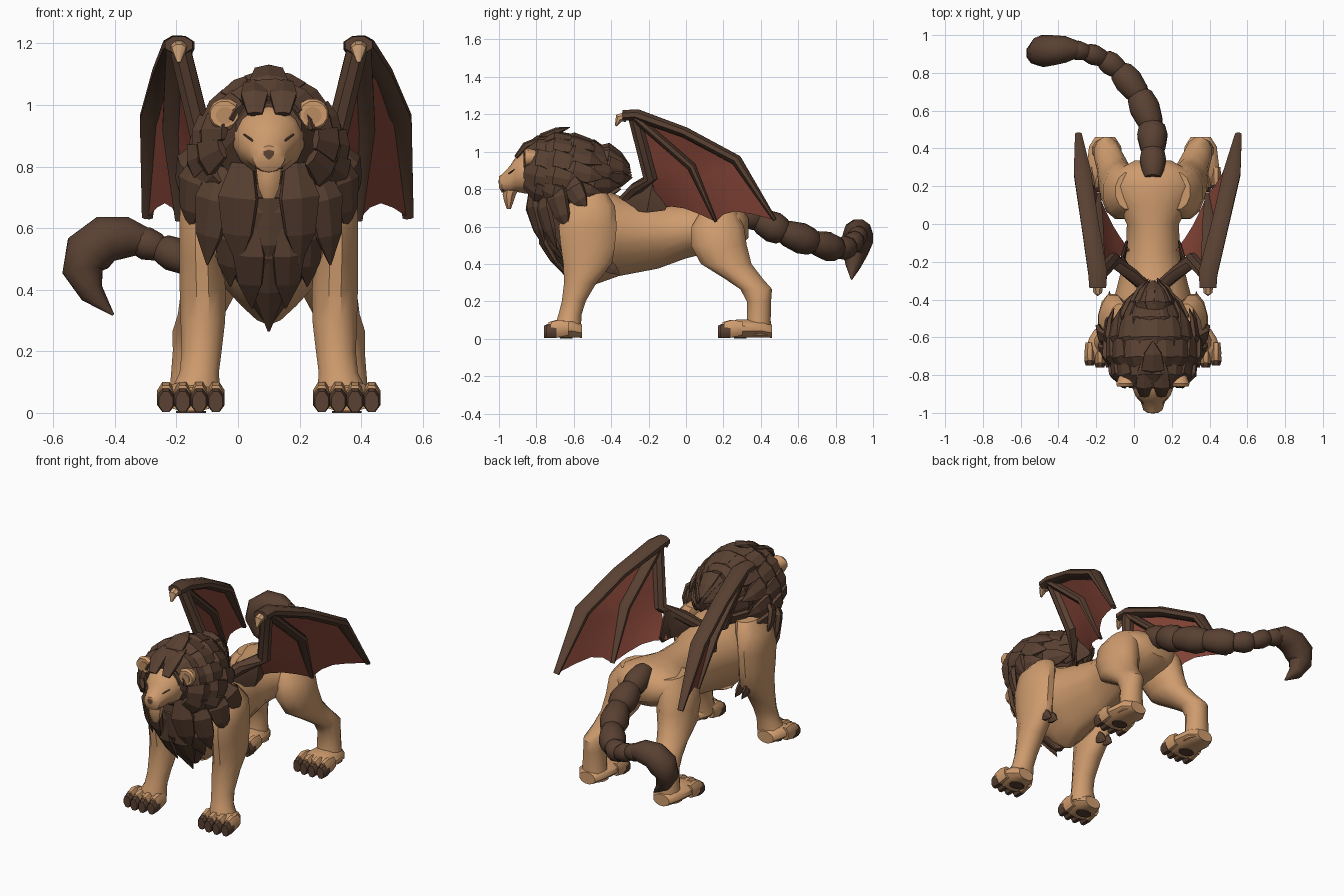
import bpy, bmesh, math
from mathutils import Vector as V

if "Cube" in bpy.data.objects:
    bpy.data.objects.remove(bpy.data.objects["Cube"])

AX = 0.1  # the animal's centre line
X, Y, Z = V((1, 0, 0)), V((0, 1, 0)), V((0, 0, 1))


def material(name, rgb):
    m = bpy.data.materials.new(name)
    m.use_nodes = True
    m.diffuse_color = (*rgb, 1)
    m.node_tree.nodes["Principled BSDF"].inputs["Base Color"].default_value = (*rgb, 1)
    return m


TAN = material("tan_fur", (0.62, 0.33, 0.155))
BROWN = material("dark_brown", (0.10, 0.052, 0.032))
RED = material("wing_red", (0.23, 0.058, 0.038))
INNER = material("ear_inner", (0.5, 0.26, 0.125))
HORN = material("horn_tan", (0.62, 0.36, 0.18))


def P(s, x, y, z):
    return V((AX + s * x, y, z))


def loft(bm, stations, up=Z, axis=None, sides=12):
    """Skin elliptical rings (centre, across radius, up radius) into a closed form."""
    rings, n = [], len(stations)
    for i, (c, a, b) in enumerate(stations):
        t = axis or (stations[min(i + 1, n - 1)][0] - stations[max(i - 1, 0)][0]).normalized()
        u = (up - t * up.dot(t)).normalized()
        side = t.cross(u)
        angles = [2 * math.pi * (k + 0.5) / sides for k in range(sides)]
        rings.append([bm.verts.new(c + side * a * math.cos(q) + u * b * math.sin(q)) for q in angles])
    for r, q in zip(rings, rings[1:]):
        for k in range(sides):
            j = (k + 1) % sides
            bm.faces.new((r[k], r[j], q[j], q[k]))
    bm.faces.new(rings[0])
    bm.faces.new(rings[-1])


def finish(bm, name, mat, angle=40):
    bmesh.ops.recalc_face_normals(bm, faces=bm.faces)
    me = bpy.data.meshes.new(name)
    bm.to_mesh(me)
    bm.free()
    me.materials.append(mat)
    ob = bpy.data.objects.new(name, me)
    bpy.context.collection.objects.link(ob)
    if angle:
        bpy.ops.object.select_all(action="DESELECT")
        ob.select_set(True)
        bpy.context.view_layer.objects.active = ob
        bpy.ops.object.shade_smooth_by_angle(angle=math.radians(angle))


def solid(name, mat, stations, angle=40, **kw):
    bm = bmesh.new()
    loft(bm, stations, **kw)
    finish(bm, name, mat, angle)


def along_y(rows):
    return [(P(1, 0, y, z), a, b) for y, z, a, b in rows]


def lock(bm, base, tip, w, up, bend=0.03):
    """One leaf-shaped tuft of hair."""
    shape = ((0, 0.55, 0), (0.35, 1, 1), (0.7, 0.75, 0.7), (1, 0.05, 0))
    loft(bm, [(base.lerp(tip, t) + up * bend * h, w * k, w * k * 0.38) for t, k, h in shape],
         up=up, sides=6)


# Torso, narrowed towards a keel below
bm = bmesh.new()
loft(bm, along_y([
    (-.73, .58, .10, .12), (-.64, .58, .20, .21), (-.5, .555, .24, .27), (-.36, .55, .2, .215),
    (-.15, .55, .145, .175), (.0, .575, .14, .145), (.1, .59, .19, .135), (.2, .595, .235, .13),
    (.28, .6, .2, .11), (.335, .6, .1, .06)]), axis=Y, sides=18)
for v in bm.verts:
    v.co.x = AX + (v.co.x - AX) * max(.3, 1 - 2.3 * max(0, .53 - v.co.z))
finish(bm, "torso", TAN)

# Head, beard, nose and mouth
solid("head", TAN, along_y([
    (-1.0, .838, .028, .03), (-.985, .83, .052, .048), (-.94, .85, .066, .075),
    (-.91, .88, .095, .094), (-.85, .89, .118, .115), (-.7, .9, .1, .1)]), axis=Y, sides=14)
solid("beard", TAN, [(P(1, 0, -.93, .82), .045, .05), (P(1, 0, -.945, .77), .042, .038),
                     (P(1, 0, -.947, .73), .036, .026), (P(1, 0, -.947, .695), .02, .012)],
      axis=Z, up=Y, sides=8)
solid("nose", BROWN, along_y([(-.98, .848, .02, .01), (-1.0, .844, .02, .011), (-1.003, .832, .008, .01)]),
      axis=Y, sides=6)
solid("mouth", BROWN, [(P(1, -.045, -.975, .795), .004, .003), (P(1, 0, -.994, .806), .005, .004),
                       (P(1, .045, -.975, .795), .004, .003)], sides=6)

for s, tag in ((1, "left"), (-1, "right")):
    solid(tag + "_eye", BROWN, [(P(s, .02, -.958, .872), .012, .004), (P(s, .048, -.938, .884), .016, .005),
                                (P(s, .078, -.916, .904), .01, .003)], sides=6)
    solid(tag + "_ear", TAN, [(P(s, x, y, .97), a, b) for x, y, a, b in
                              ((.145, -.86, .046, .043), (.142, -.845, .054, .052), (.135, -.79, .04, .035))],
          axis=Y)
    solid(tag + "_ear_inner", INNER, [(P(s, .142, y, .966), .03, .028) for y in (-.863, -.855)], axis=Y)

# Mane: a core with rows of tufts swept back to a point
solid("mane_core", BROWN, along_y([
    (-.87, .92, .11, .09), (-.78, .88, .17, .17), (-.67, .86, .19, .195), (-.55, .89, .145, .15),
    (-.42, .91, .06, .08)]), axis=Y, angle=0)
solid("chest_mane_core", BROWN, [(P(1, 0, y, z), a, b) for y, z, a, b in (
    (-.68, .84, .2, .12), (-.69, .65, .19, .12), (-.67, .5, .15, .1), (-.6, .38, .08, .07),
    (-.56, .3, .02, .02))], axis=Z, up=Y, angle=0)
bm = bmesh.new()
for row, (y, cz, rx, rz, size, n, flare) in enumerate((
        (-.86, .90, .15, .12, .2, 9, .25), (-.78, .88, .19, .175, .23, 11, .15), (-.68, .86, .205, .2, .24, 11, 0),
        (-.57, .89, .15, .155, .23, 9, -.25), (-.48, .92, .08, .1, .2, 7, -.25))):
    for k in range(n):
        q = math.radians(-42 + 264 * (k + 0.25 + 0.5 * (row % 2)) / n)
        out = V((math.cos(q), 0, math.sin(q)))
        flow = (Y * 0.8 + out * flare - Z * 0.15).normalized()
        base = V((AX + rx * out.x * (1 - .22 * out.z), y, cz + rz * out.z))
        lock(bm, base, base + flow * size, .066, out, .035)
lock(bm, P(1, 0, -.84, 1.0), P(1, 0, -.62, 1.13), .07, Z)
for s in (1, -1):
    lock(bm, P(s, .045, -.91, .97), P(s, .05, -.7, 1.09), .05, (Z - Y).normalized())
finish(bm, "mane_tufts", BROWN, 0)

bm = bmesh.new()
front = (Z * 0.2 - Y).normalized()
lock(bm, P(1, 0, -.8, .7), P(1, 0, -.58, .265), .085, front, .04)
for s in (1, -1):
    for a, b, w, spread in (
            ((.085, -.82, .81), (.10, -.75, .48), .075, 0.3), ((.06, -.78, .6), (.055, -.65, .34), .06, 0.2),
            ((.15, -.76, .8), (.2, -.69, .48), .07, 0.5), ((.11, -.74, .64), (.125, -.65, .41), .06, 0.4),
            ((.21, -.69, .84), (.25, -.63, .58), .07, 1.2), ((.22, -.62, .86), (.28, -.53, .69), .065, 2)):
        lock(bm, P(s, *a), P(s, *b), w, (front + X * s * spread).normalized())
finish(bm, "chest_tufts", BROWN, 0)

# Legs and paws
FORE = ((.17, -.5, .78, .06, .08), (.205, -.515, .71, .085, .14), (.218, -.525, .6, .075, .16),
        (.218, -.525, .5, .075, .15), (.215, -.525, .4, .077, .135), (.214, -.565, .3, .075, .09),
        (.218, -.6, .2, .067, .066), (.226, -.62, .13, .066, .064), (.243, -.635, .05, .09, .075))
HIND = ((.13, .175, .68, .07, .1), (.16, .17, .6, .105, .145), (.172, .175, .5, .105, .155),
        (.193, .215, .4, .095, .14), (.22, .31, .32, .078, .105), (.243, .375, .265, .072, .088),
        (.248, .39, .2, .066, .067), (.25, .39, .1, .072, .065), (.25, .385, .02, .08, .075))


def paw(s, tag, x, toe, heel):
    bm, claws = bmesh.new(), bmesh.new()
    loft(bm, [(P(s, x, y, b + .004), a, b) for y, a, b in (
        (heel, .055, .036), (heel - .05, .088, .05), (toe + .1, .105, .05), (toe + .05, .095, .04))], axis=Y)
    for k in range(4):
        px, y0 = x + (k - 1.5) * .054, toe + (.012 if k in (0, 3) else 0)
        loft(bm, [(P(s, px, y0 + d, z), a, b) for d, z, a, b in (
            (.12, .055, .025, .04), (.065, .054, .031, .05), (.025, .048, .027, .044))], axis=Y, sides=8)
        loft(claws, [(P(s, px, y0 + d, z), a, b) for d, z, a, b in (
            (.055, .041, .03, .041), (.02, .041, .031, .041), (0, .036, .024, .036))], axis=Y, sides=8)
    finish(bm, tag + "_paw", TAN)
    finish(claws, tag + "_claws", BROWN)
    solid(tag + "_pad", BROWN, [(P(s, x, toe + .12, z), .05, .035) for z in (0, .006)], axis=Z, up=Y)


for s, tag in ((1, "left"), (-1, "right")):
    for kind, rows in (("front", FORE), ("hind", HIND)):
        solid(f"{tag}_{kind}_leg", TAN, [(P(s, x, y, z), a, b) for x, y, z, a, b in rows], axis=Z, up=Y)
    paw(s, tag + "_front", .253, -.76, -.555)
    paw(s, tag + "_hind", .253, .17, .46)
    bm = bmesh.new()
    for dx in (-.035, .01):
        lock(bm, P(s, .22 + dx, -.46, .42), P(s, .22 + dx, -.355, .345), .04, X, 0)
    finish(bm, tag + "_elbow_tuft", BROWN, 0)


# Wings: arm, two long fingers, hooked claw and membrane
def bone(name, pts, radii, mat=BROWN, wide=1):
    solid(name, mat, [(p, r, r * wide) for p, r in zip(pts, radii)], up=X, sides=8)


def sample(path, t):
    a, b, c = path
    return a.lerp(b, t * 2) if t < 0.5 else b.lerp(c, t * 2 - 1)


for s, tag, spread in ((1, "left", .19), (-1, "right", .12)):
    apex = P(s, .292, -.28, 1.19)
    elbow = P(s, .21, -.19, .86)
    outer = [apex, P(s, .295 + spread * .65, .27, .955), P(s, .295 + spread * .83, .475, .635)]
    inner = [apex, P(s, .305, .03, .92), P(s, .29, .16, .625)]
    root = [apex, elbow, P(s, .12, -.14, .70)]
    bone(tag + "_wing_arm", [P(s, .02, -.35, .72), P(s, .11, -.27, .8), elbow, apex + Z * .01],
         (.032, .036, .04, .036))
    bone(tag + "_wing_outer_finger", [apex - Y * .06 + Z * .005, apex + Y * .02 + Z * .005]
         + [outer[0].lerp(outer[1], .5) + Z * .03] + outer[1:], (.03, .034, .031, .031, .012), wide=1.6)
    bone(tag + "_wing_inner_finger", inner, (.026, .026, .009), wide=1.7)
    bone(tag + "_wing_claw", [apex - Y * .045 - Z * .005, apex - Y * .078 - Z * .01, apex - Y * .095 - Z * .052],
         (.03, .025, .006), HORN)
    solid(tag + "_wing_root", BROWN, [(P(s, .04, -.36, .71), .012, .03), (P(s, .11, -.27, .745), .014, .07),
                                      (P(s, .16, -.19, .765), .014, .1), (P(s, .14, -.1, .71), .008, .03)], sides=8)
    bm = bmesh.new()
    for a, b, sag in ((outer, inner, .075), (inner, root, .04)):
        grid = []
        for i in range(9):
            t = i / 8
            line = []
            for j in range(5):
                p = sample(a, t).lerp(sample(b, t), j / 4)
                dip = math.sin(math.pi * j / 4) * sag * t
                line.append(bm.verts.new(p + (apex - p).normalized() * dip))
            grid.append(line)
        for r, q in zip(grid, grid[1:]):
            for j in range(4):
                bm.faces.new((r[j], r[j + 1], q[j + 1], q[j]))
    bmesh.ops.remove_doubles(bm, verts=bm.verts, dist=.0005)
    finish(bm, tag + "_wing_membrane", RED, 50)

# Tail: overlapping barrel segments, then a hooked stinger
joints = [((.10, .26, .695), .055), ((.10, .39, .635), .08), ((.095, .52, .57), .075), ((.03, .68, .515), .08),
          ((-.07, .81, .48), .066), ((-.16, .875, .49), .055), ((-.25, .91, .535), .05),
          ((-.33, .925, .56), .05)]
bm = bmesh.new()
for (a, ra), (b, rb) in zip(joints, joints[1:]):
    a, b, r = V(a), V(b), (ra + rb) / 2
    loft(bm, [(a.lerp(b, t), r * k, r * k) for t, k in ((-.12, .65), (.12, .9), (.6, 1.08), (.95, .93), (1.1, .65))],
         sides=10)
finish(bm, "tail", BROWN, 42)
solid("tail_stinger", BROWN, [(V(p), r, r) for p, r in (
    ((-.3, .925, .56), .045), ((-.36, .925, .57), .07), ((-.43, .92, .565), .08), ((-.485, .915, .52), .085),
    ((-.505, .905, .46), .068), ((-.475, .895, .39), .042), ((-.405, .885, .318), .004))], up=Y, sides=10, angle=42)
